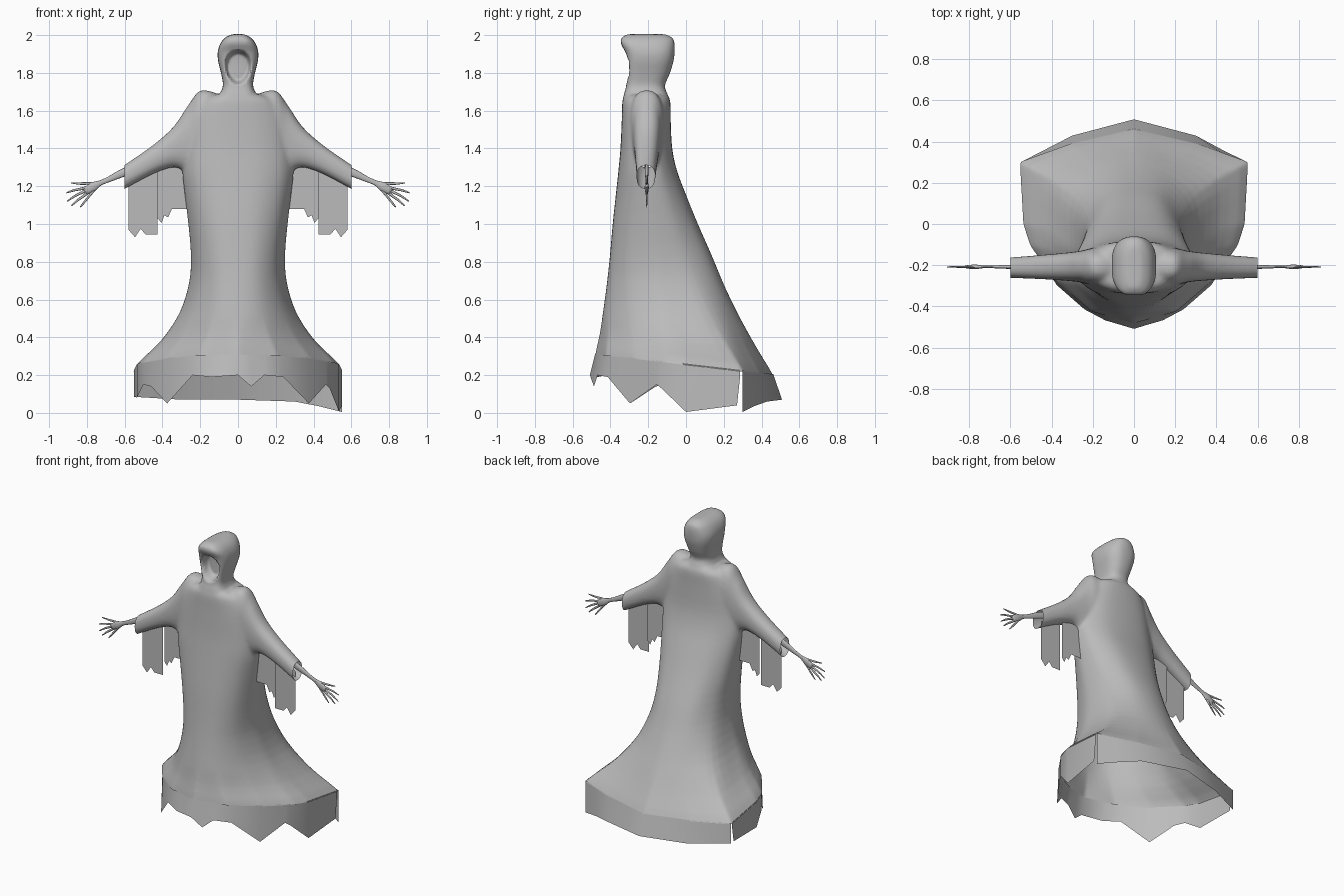
import bpy, bmesh, math
from mathutils import Vector

if "Cube" in bpy.data.objects:
    bpy.data.objects.remove(bpy.data.objects["Cube"])

cloth = bpy.data.materials.new("grey")
cloth.diffuse_color = (0.5, 0.5, 0.5, 1)
cloth.use_nodes = True
cloth.node_tree.nodes["Principled BSDF"].inputs["Base Color"].default_value = cloth.diffuse_color


def finish(bm, name, smooth=True):
    bmesh.ops.recalc_face_normals(bm, faces=bm.faces)
    for f in bm.faces:
        f.smooth = smooth
    me = bpy.data.meshes.new(name)
    bm.to_mesh(me)
    bm.free()
    me.materials.append(cloth)
    ob = bpy.data.objects.new(name, me)
    bpy.context.collection.objects.link(ob)
    return ob


def loft(bm, rings):
    """Closed, capped tube through rings of points."""
    vs = [[bm.verts.new(p) for p in r] for r in rings]
    n = len(vs[0])
    for a, b in zip(vs, vs[1:]):
        for i in range(n):
            j = (i + 1) % n
            bm.faces.new((a[i], a[j], b[j], b[i]))
    bm.faces.new(vs[0][::-1])
    bm.faces.new(vs[-1])


def spline(pts, steps, closed=False, tension=1.0):
    """Catmull-Rom samples through tuples; tension 0 gives straight segments."""
    n, out = len(pts), []
    get = (lambda i: pts[i % n]) if closed else (lambda i: pts[max(0, min(n - 1, i))])
    for i in range(n if closed else n - 1):
        a, b, c, d = (get(i + k) for k in (-1, 0, 1, 2))
        for s in range(steps):
            t = s / steps
            row = []
            for p, q, r, w in zip(a, b, c, d):
                curve = q + .5 * t * (r - p + t * (2*p - 5*q + 4*r - w + t * (3*(q - r) + w - p)))
                row.append(tension * curve + (1 - tension) * (q + (r - q) * t))
            out.append(tuple(row))
    return out if closed else out + [pts[-1]]


def oval(n=24, front=1.0, back=1.0):
    """Unit circle, boxier in front or back when the power is below 1."""
    out = []
    for i in range(n):
        a = 2*math.pi*i/n
        k = front if math.cos(a) > 0 else back
        out.append(tuple(math.copysign(abs(v)**k, v) for v in (math.sin(a), -math.cos(a))))
    return out


# Robe: rings that go from the pointed, tilted hem outline to a rounded torso
HEM = [(0, -1), (.37, -.88), (.69, -.56), (.91, -.2), (.97, .02), (1, .66), (.55, .85), (0, 1)]
TORSO = [(0, -1), (.42, -.94), (.77, -.69), (.96, -.3), (1, .04), (.89, .51), (.53, .89), (0, 1)]
# front z, back z, half width, front y, back y, roundness
LEVELS = [(.23, .12, .57, -.49, .485, 0), (.31, .20, .555, -.482, .462, 0), (.42, .34, .42, -.457, .378, .25),
          (.55, .50, .315, -.437, .288, .6), (.70, .67, .26, -.417, .205, .85), (.83, .83, .248, -.403, .138, 1),
          (1.0, 1.0, .262, -.388, .063, 1), (1.15, 1.15, .28, -.372, .002, 1), (1.28, 1.28, .293, -.358, -.047, 1),
          (1.4, 1.4, .285, -.347, -.073, 1), (1.55, 1.55, .26, -.34, -.081, 1), (1.65, 1.65, .21, -.337, -.083, 1),
          (1.685, 1.685, .14, -.325, -.1, 1)]
bm = bmesh.new()
rings = []
for zf, zb, w, yf, yb, t in spline(LEVELS, 3):
    half = [(a[0]*(1-t) + b[0]*t, a[1]*(1-t) + b[1]*t) for a, b in zip(HEM, TORSO)]
    loop = half + [(-u, v) for u, v in half[-2:0:-1]]
    rings.append([(u*w, (yf+yb)/2 + v*(yb-yf)/2, (zf+zb)/2 + v*(zb-zf)/2)
                  for u, v in spline(loop, 4, True, min(1, 2*max(0, t)))])
loft(bm, rings)

# Sleeves: x, top z, bottom z, front y, back y
SLEEVE = [(.06, 1.67, 1.4, -.31, -.11), (.19, 1.71, 1.34, -.30, -.115), (.26, 1.635, 1.28, -.283, -.13),
          (.34, 1.517, 1.30, -.275, -.14), (.45, 1.418, 1.265, -.268, -.15), (.60, 1.313, 1.185, -.262, -.162),
          (.66, 1.27, 1.15, -.26, -.165)]
for s in (1, -1):
    loft(bm, [[(s*x, (f+b)/2 + u*(b-f)/2, (t+o)/2 + v*(t-o)/2) for u, v in oval(24, .85, .85)]
              for x, t, o, f, b in spline(SLEEVE, 4)])

# Hood: z, half width, front y, back y
HOOD = [(1.62, .12, -.33, -.09), (1.68, .10, -.33, -.095), (1.73, .08, -.317, -.112), (1.79, .088, -.315, -.088),
        (1.86, .105, -.315, -.066), (1.91, .108, -.322, -.06), (1.955, .094, -.345, -.06),
        (1.985, .07, -.342, -.07), (2.005, .035, -.31, -.11)]
loft(bm, [[(u*w, (f+b)/2 + v*(b-f)/2, z) for u, v in oval(32, .55, .8)] for z, w, f, b in spline(HOOD, 4)])

# Fuse into one cloth surface and soften
raw = finish(bm, "robe_base")
m = raw.modifiers.new("fuse", 'REMESH')
m.mode, m.voxel_size = 'VOXEL', .01
m = raw.modifiers.new("soften", 'SMOOTH')
m.factor, m.iterations = .5, 8
fused = bpy.data.meshes.new_from_object(raw.evaluated_get(bpy.context.evaluated_depsgraph_get()))
bpy.data.objects.remove(raw)
bm = bmesh.new()
bm.from_mesh(fused)
# Sunken face opening, wider at the top
for v in bm.verts:
    e = (v.co.x/(.07 + .1*(v.co.z - 1.83)))**2 + ((v.co.z - 1.83)/.092)**2
    if e < 1 and v.co.y < -.22:
        v.co.y += .07 * min(1, (1 - e)*2.5)
# Open the hem and the cuffs
for co, no in (((0, -.48, .31), (0, -.117, -1)), ((.6, 0, 0), (1, 0, 0)), ((-.6, 0, 0), (-1, 0, 0))):
    bmesh.ops.bisect_plane(bm, geom=bm.verts[:] + bm.edges[:] + bm.faces[:], plane_co=co, plane_no=no,
                           clear_outer=True)
finish(bm, "robe")


# Torn hem cloth: x, y, lower z
def hem_strip(name, pts):
    b = bmesh.new()
    cols = []
    for x, y, z in pts:
        flare = 1.06 if y < -.2 else 1.0 + .1*max(0, min(1, (y - .3)/.09))
        cols.append((b.verts.new((x, y, .315 - .117*(y + .48))),
                     b.verts.new((x, y*flare, z))))
    for (a, c), (d, e) in zip(cols, cols[1:]):
        b.faces.new((a, d, e, c))
    finish(b, name, True)


RIGHT = [(0, -.48, .2), (.07, -.46, .14), (.14, -.441, .2), (.24, -.391, .19), (.375, -.28, .05),
         (.465, -.155, .15), (.485, -.13, .13), (.535, 0, .005), (.55, .27, .04), (.55, .285, .18)]
LEFT = [(-.55, .285, .18), (-.55, .27, .09), (-.535, 0, .08), (-.5, -.105, .15), (-.46, -.16, .14),
        (-.375, -.28, .05), (-.24, -.391, .2), (-.14, -.441, .19)]
hem_strip("front_hem", LEFT + RIGHT)
hem_strip("back_hem", [(.55, .3, .005), (.43, .343, .035), (.3, .39, .06), (0, .462, .07), (-.3, .39, .07),
                       (-.55, .3, .085)])

# Torn cloth hanging from the sleeves
OUTER = [(.58, 1.24), (.58, .97), (.545, .93), (.515, .975), (.49, .945), (.425, .945), (.425, 1.32)]
INNER = [(.425, 1.32), (.425, 1.03), (.405, 1.005), (.39, 1.045), (.37, 1.035), (.35, 1.08), (.27, 1.08),
         (.27, 1.34)]
for s, side in ((1, "right"), (-1, "left")):
    for part, pts, y in (("outer", OUTER, -.207), ("inner", INNER, -.19)):
        b = bmesh.new()
        b.faces.new([b.verts.new((s*x, y, z)) for x, z in pts])
        finish(b, f"{side}_{part}_tatter", False)


# Bony arms and hands: x, z, radius along each limb
def limb(b, s, pts, n, flat):
    pts = spline(pts, 3)
    rs = []
    for i, (x, z, r) in enumerate(pts):
        p, q = pts[max(0, i-1)], pts[min(len(pts)-1, i+1)]
        d = Vector((q[0]-p[0], 0, q[1]-p[1])).normalized()
        side = Vector((-d.z, 0, d.x))
        rs.append([(s*(x + side.x*u*r), -.208 + v*r*flat, z + side.z*u*r) for u, v in oval(n)])
    loft(b, rs)


ARM = [(.48, 1.32, .024), (.60, 1.275, .022), (.68, 1.238, .015), (.73, 1.217, .014), (.77, 1.196, .025),
       (.81, 1.172, .018)]
FINGERS = [[(.74, 1.212, .011), (.79, 1.215, .007), (.83, 1.214, .007), (.885, 1.218, .003)],
           [(.78, 1.198, .010), (.83, 1.186, .007), (.87, 1.178, .006), (.908, 1.165, .003)],
           [(.785, 1.188, .010), (.83, 1.165, .007), (.865, 1.147, .006), (.905, 1.12, .003)],
           [(.78, 1.18, .010), (.815, 1.15, .007), (.85, 1.125, .006), (.882, 1.096, .003)],
           [(.765, 1.18, .010), (.79, 1.145, .006), (.81, 1.12, .006), (.835, 1.09, .003)]]
for s, side in ((1, "right"), (-1, "left")):
    b = bmesh.new()
    limb(b, s, ARM, 12, .45)
    for f in FINGERS:
        limb(b, s, f, 8, .7)
    finish(b, f"{side}_arm")
